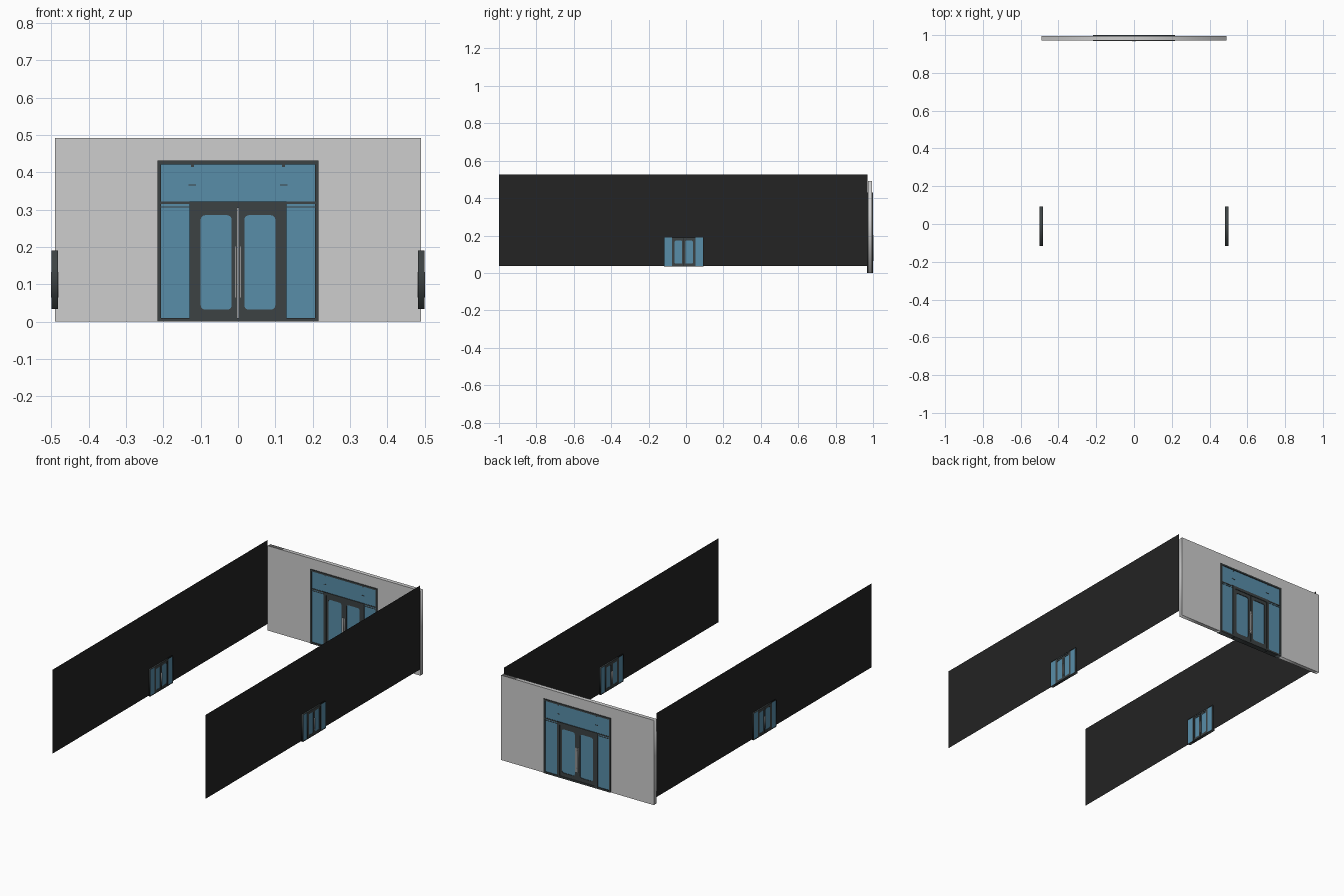
import bpy, math
from mathutils import Matrix

if "Cube" in bpy.data.objects:
    bpy.data.objects.remove(bpy.data.objects["Cube"])


def material(name, srgb):
    m = bpy.data.materials.new(name)
    lin = [(c / 255 / 12.92) if c < 11 else ((c / 255 + 0.055) / 1.055) ** 2.4 for c in srgb]
    m.diffuse_color = (*lin, 1)
    m.use_nodes = True
    m.node_tree.nodes["Principled BSDF"].inputs["Base Color"].default_value = m.diffuse_color
    return m


GREY = material("light_grey_wall", (205, 205, 205))
DARK = material("black_wall", (35, 35, 35))
FRAME = material("dark_frame", (60, 66, 67))
GLASS = material("blue_glass", (88, 141, 169))
METAL = material("pale_metal", (225, 225, 225))


def rect(x0, x1, z0, z1):
    return [(x0, z0), (x1, z0), (x1, z1), (x0, z1)]


def rounded(x0, x1, z0, z1, r, n=5):
    pts = []
    for i, (cx, cz) in enumerate(rect(x0 + r, x1 - r, z0 + r, z1 - r)):
        for k in range(n + 1):
            a = math.pi * (1 + i / 2) + k / n * math.pi / 2
            pts.append((cx + r * math.cos(a), cz + r * math.sin(a)))
    return pts


def slab(name, loops, depth, mat, M, y=0.0):
    """Upright slab from outlines in x/z (later loops are holes), centred on local y."""
    cu = bpy.data.curves.new(name, 'CURVE')
    cu.dimensions = '2D'
    cu.fill_mode = 'BOTH'
    cu.extrude = depth / 2
    for pts in loops:
        s = cu.splines.new('POLY')
        s.points.add(len(pts) - 1)
        for p, (x, z) in zip(s.points, pts):
            p.co = (x, z, 0, 1)
        s.use_cyclic_u = True
    cu.materials.append(mat)
    ob = bpy.data.objects.new(name, cu)
    bpy.context.collection.objects.link(ob)
    ob.matrix_world = M @ Matrix.Translation((0, y, 0)) @ Matrix.Rotation(math.pi / 2, 4, 'X')
    bpy.ops.object.select_all(action='DESELECT')
    ob.select_set(True)
    bpy.context.view_layer.objects.active = ob
    bpy.ops.object.convert(target='MESH')


def entrance(prefix, M, top, edge):
    """Double door with sidelights, and a transom when top is above the header."""
    W, H = 0.216, 0.322
    # outer frame and the glass inside it
    slab(prefix + "_outer_frame", [rect(-W, W, 0, top),
         rect(-W + edge, W - edge, edge, top - edge)], 0.032, FRAME, M)
    for s in (-1, 1):
        a, b = sorted((s * 0.122, s * (W - edge / 2)))
        slab(prefix + "_sidelight_glass", [rect(a, b, edge / 2, H - 0.004)], 0.022, GLASS, M)
    # door frame: jambs and header
    slab(prefix + "_door_frame", [[(-0.13, 0), (-0.113, 0), (-0.113, 0.305), (0.113, 0.305),
         (0.113, 0), (0.13, 0), (0.13, H), (-0.13, H)]], 0.031, FRAME, M)
    if top > H + 0.02:
        slab(prefix + "_transom_glass", [rect(-W + edge / 2, W - edge / 2, H - 0.004, top - edge / 2)],
             0.022, GLASS, M)
        for s in (-1, 1):
            a, b = sorted((s * 0.13, s * (W - edge / 2)))
            slab(prefix + "_transom_bar", [rect(a, b, 0.315, H)], 0.026, FRAME, M)
            slab(prefix + "_sidelight_bead", [rect(a, b, 0.306, 0.309)], 0.025, FRAME, M)
            # small glass fittings
            slab(prefix + "_glass_fitting", [rect(s * 0.122 - 0.01, s * 0.122 + 0.01, 0.364, 0.367)],
                 0.025, FRAME, M)
            slab(prefix + "_top_fitting", [rect(s * 0.122 - 0.004, s * 0.122 + 0.004, 0.414, 0.424)],
                 0.025, FRAME, M)
    # leaves with rounded windows, and pull bars on both faces
    for s in (-1, 1):
        a, b = sorted((s * 0.001, s * 0.113))
        c, d = sorted((s * 0.017, s * 0.1))
        slab(prefix + "_door_leaf", [rect(a, b, 0.003, 0.305), rounded(c, d, 0.032, 0.285, 0.012)],
             0.024, FRAME, M)
        slab(prefix + "_door_glass", [rect(c - 0.004, d + 0.004, 0.028, 0.289)], 0.018, GLASS, M)
        for side in (-1, 1):
            h = s * 0.0055
            slab(prefix + "_handle", [rect(h - 0.002, h + 0.002, 0.063, 0.203)], 0.004, METAL, M,
                 side * 0.0155)
            for z in (0.08, 0.183):
                slab(prefix + "_handle_mount", [rect(h - 0.002, h + 0.002, z, z + 0.004)], 0.004,
                     METAL, M, side * 0.0125)


# back wall with an opening for the main entrance
back = Matrix.Translation((0, 0.984, 0))
slab("back_wall", [[(-0.49, 0), (-0.214, 0), (-0.214, 0.43), (0.214, 0.43), (0.214, 0),
     (0.49, 0), (0.49, 0.492), (-0.49, 0.492)]], 0.023, GREY, back)
entrance("main_entrance", back, 0.431, 0.01)

# thin side walls, each with a smaller entrance set through it
for s, side in ((-1, "left"), (1, "right")):
    me = bpy.data.meshes.new(side + "_wall")
    x = s * 0.491
    ring = [(x, -1, 0.038), (x, 0.97, 0.038), (x, 0.97, 0.525), (x, -1, 0.525)]
    me.from_pydata(ring, [], [(0, 1, 2, 3) if s > 0 else (3, 2, 1, 0)])
    me.materials.append(DARK)
    bpy.context.collection.objects.link(bpy.data.objects.new(side + "_wall", me))
    M = (Matrix.Translation((x, -0.012, 0.034)) @ Matrix.Rotation(s * math.pi / 2, 4, 'Z')
         @ Matrix.Diagonal((0.485, 0.55, 0.485, 1)))
    entrance(side + "_entrance", M, 0.323, 0.004)
